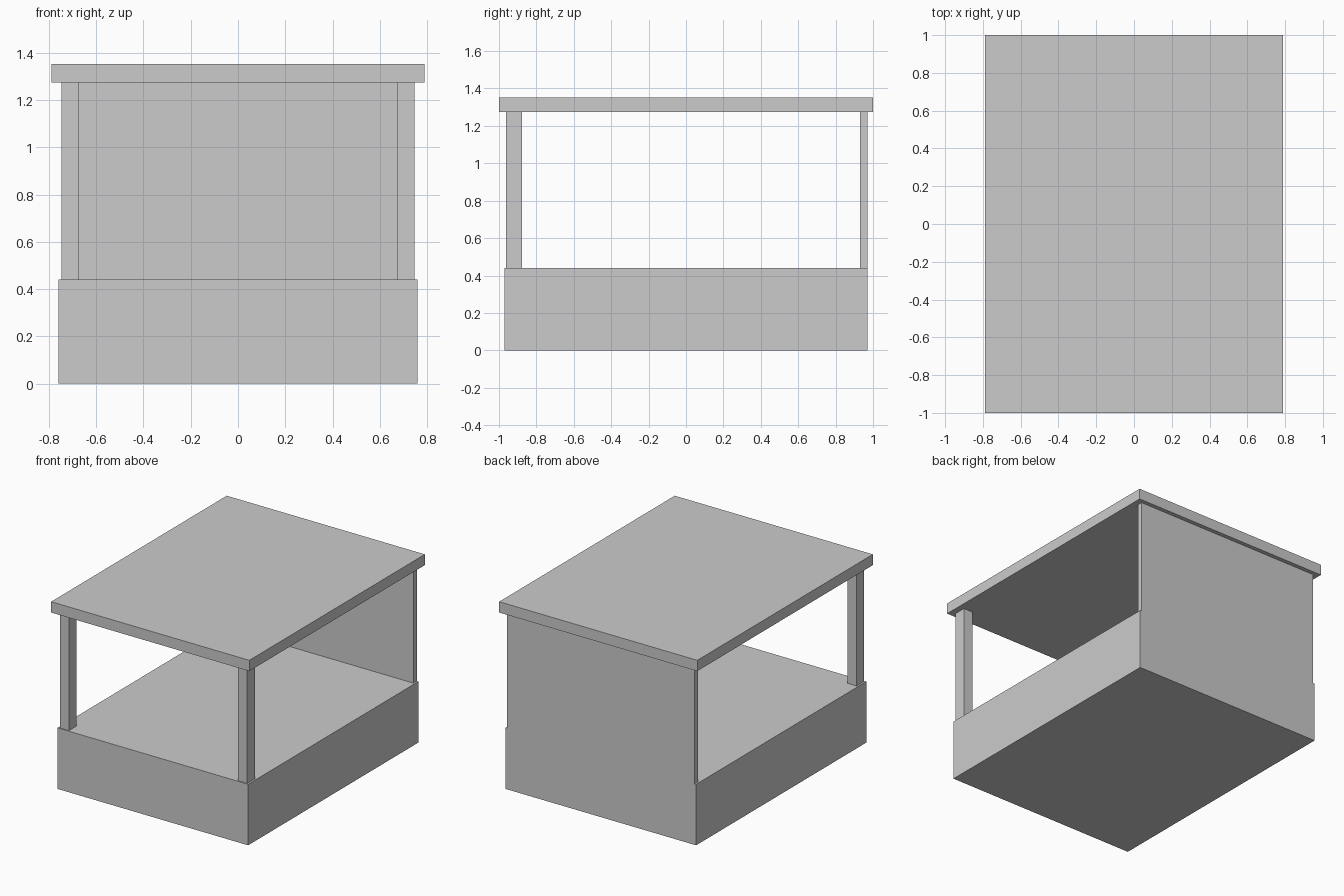
import bpy

if "Cube" in bpy.data.objects:
    bpy.data.objects.remove(bpy.data.objects["Cube"])


def box(name, x0, x1, y0, y1, z0, z1):
    """Axis-aligned box between the given limits."""
    bpy.ops.mesh.primitive_cube_add(
        size=1, location=((x0 + x1) / 2, (y0 + y1) / 2, (z0 + z1) / 2))
    ob = bpy.context.object
    ob.name = name
    ob.scale = (x1 - x0, y1 - y0, z1 - z0)
    bpy.ops.object.transform_apply(location=False, rotation=False, scale=True)
    return ob


BASE_TOP, ROOF_BOTTOM, ROOF_TOP = 0.44, 1.275, 1.353

# Solid counter base
box("base", -0.76, 0.76, -0.97, 0.97, 0, BASE_TOP)

# Back wall, flush with the rear of the base
box("back_wall", -0.747, 0.747, 0.93, 0.97, BASE_TOP, ROOF_BOTTOM)

# Two front posts
for side, label in ((-1, "left"), (1, "right")):
    xs = sorted((side * 0.675, side * 0.747))
    box(f"front_post_{label}", *xs, -0.962, -0.876, BASE_TOP, ROOF_BOTTOM)

# Flat overhanging roof
box("roof", -0.79, 0.79, -1, 1, ROOF_BOTTOM, ROOF_TOP)
